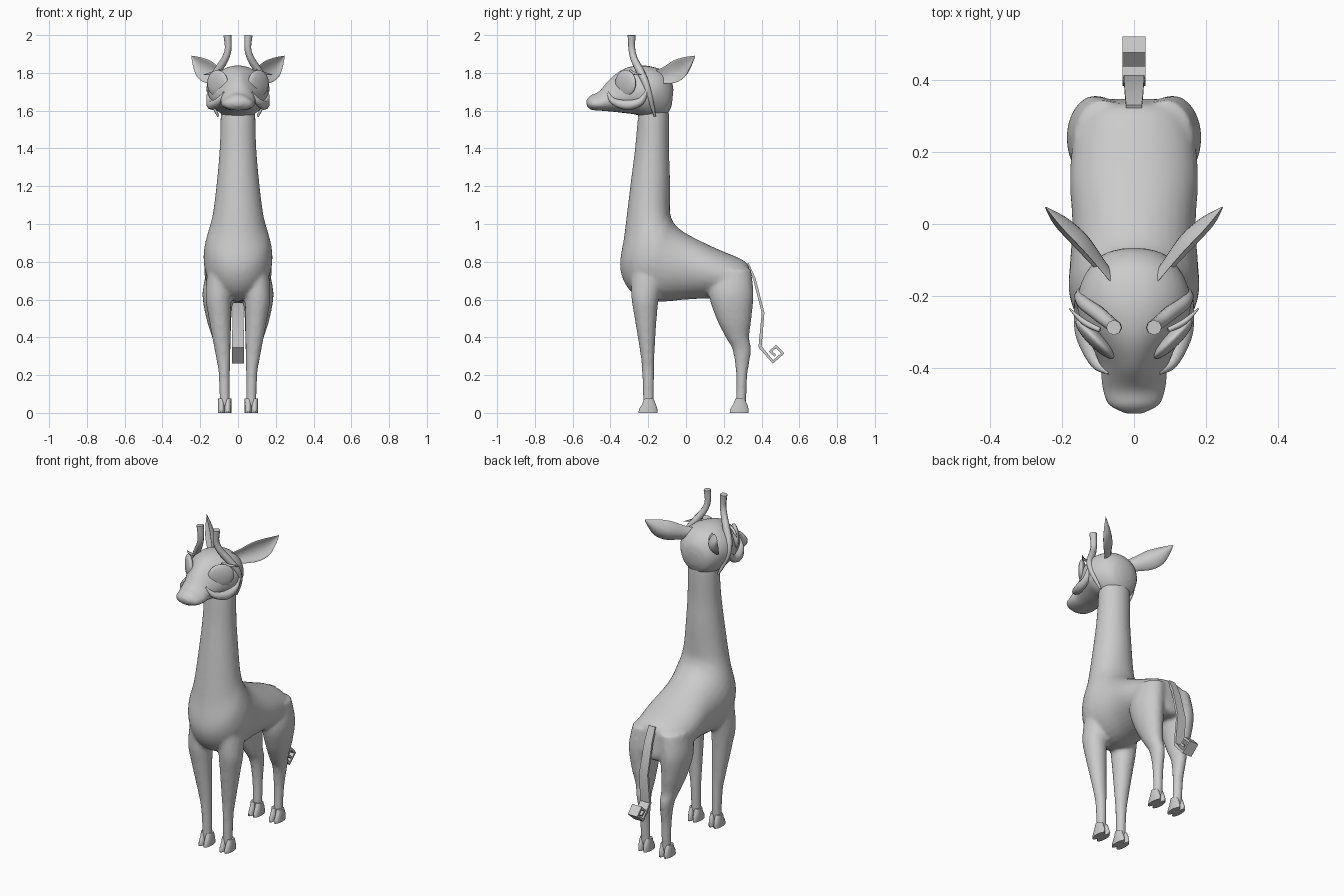
import bpy, bmesh, math
from mathutils import Vector as V

if "Cube" in bpy.data.objects:
    bpy.data.objects.remove(bpy.data.objects["Cube"])

TAU = math.tau


def smooth_rows(rows, n=5):
    """Catmull-Rom interpolation of rows of numbers."""
    out = []
    for i in range(len(rows) - 1):
        a, b, c, d = (rows[max(0, min(len(rows) - 1, i + k))] for k in (-1, 0, 1, 2))
        for j in range(n):
            t = j / n
            out.append([q + 0.5 * t * (r - p + t * (2 * p - 5 * q + 4 * r - s + t * (3 * (q - r) + s - p)))
                        for p, q, r, s in zip(a, b, c, d)])
    return out + [list(rows[-1])]


def loft(bm, rings):
    vs = [[bm.verts.new(p) for p in r] for r in rings]
    n = len(rings[0])
    for a, b in zip(vs, vs[1:]):
        for i in range(n):
            bm.faces.new((a[i], a[(i + 1) % n], b[(i + 1) % n], b[i]))
    bm.faces.new(vs[0])
    bm.faces.new(vs[-1])


def finish(bm, name, angle=None):
    bmesh.ops.recalc_face_normals(bm, faces=bm.faces[:])
    me = bpy.data.meshes.new(name)
    bm.to_mesh(me)
    bm.free()
    me.polygons.foreach_set("use_smooth", [True] * len(me.polygons))
    if angle:
        me.set_sharp_from_angle(angle=math.radians(angle))
    ob = bpy.data.objects.new(name, me)
    bpy.context.collection.objects.link(ob)
    return ob


def profile_ring(row, n=32):
    """Ring from a top point, a bottom point, half width and pear shape."""
    ty, tz, by, bz, w, pear = row
    pts = []
    for i in range(n):
        c, s = math.cos(TAU * i / n), math.sin(TAU * i / n)
        pts.append(V((w * s * (1 - pear * c), (ty + by) / 2 + c * (ty - by) / 2,
                      (tz + bz) / 2 + c * (tz - bz) / 2)))
    return pts


def flat_ring(z, y0, y1, x0, x1, side, n=20):
    """Horizontal elliptical ring."""
    return [V((side * ((x0 + x1) / 2 + (x1 - x0) / 2 * math.cos(TAU * i / n)),
               (y0 + y1) / 2 + (y1 - y0) / 2 * math.sin(TAU * i / n), z)) for i in range(n)]


def tube(name, rows, side, res=2):
    """Tapered tube through x, y, z, radius rows."""
    cu = bpy.data.curves.new(name, 'CURVE')
    cu.dimensions = '3D'
    cu.bevel_depth = 1.0
    cu.bevel_resolution = res
    cu.use_fill_caps = True
    pts = smooth_rows(rows)
    sp = cu.splines.new('POLY')
    sp.points.add(len(pts) - 1)
    for p, (x, y, z, r) in zip(sp.points, pts):
        p.co = (side * x, y, z, 1)
        p.radius = r
    sp.use_smooth = True
    ob = bpy.data.objects.new(name, cu)
    bpy.context.collection.objects.link(ob)


# Body: torso flowing into the neck, plus four legs, fused into one skin
bm = bmesh.new()
torso = [(0.335, 0.77, 0.35, 0.62, 0.09, 0), (0.30, 0.81, 0.315, 0.58, 0.155, 0),
         (0.15, 0.875, 0.15, 0.605, 0.178, 0), (0.0, 0.95, 0.0, 0.60, 0.172, 0),
         (-0.06, 1.00, -0.15, 0.59, 0.178, 0), (-0.08, 1.04, -0.28, 0.63, 0.182, 0),
         (-0.085, 1.07, -0.348, 0.76, 0.165, 0), (-0.085, 1.13, -0.325, 0.95, 0.135, 0),
         (-0.085, 1.25, -0.295, 1.20, 0.112, 0), (-0.09, 1.40, -0.27, 1.40, 0.097, 0),
         (-0.09, 1.58, -0.255, 1.56, 0.092, 0), (-0.10, 1.68, -0.24, 1.66, 0.085, 0)]
loft(bm, [profile_ring(r) for r in smooth_rows(torso)])
front = [(0.78, -0.29, -0.10, 0.03, 0.16), (0.62, -0.29, -0.14, 0.035, 0.172),
         (0.50, -0.272, -0.155, 0.038, 0.155), (0.30, -0.24, -0.167, 0.04, 0.118),
         (0.20, -0.232, -0.168, 0.043, 0.102), (0.03, -0.227, -0.172, 0.043, 0.098)]
hind = [(0.76, 0.13, 0.345, 0.01, 0.165), (0.63, 0.12, 0.358, 0.025, 0.188),
        (0.50, 0.16, 0.347, 0.035, 0.168), (0.40, 0.21, 0.335, 0.038, 0.137),
        (0.33, 0.247, 0.345, 0.04, 0.117), (0.20, 0.265, 0.325, 0.043, 0.102),
        (0.03, 0.263, 0.318, 0.043, 0.098)]
for side in (1, -1):
    for leg in (front, hind):
        loft(bm, [flat_ring(*r, side) for r in smooth_rows(leg)])
body = finish(bm, "body_neck_and_legs")
m = body.modifiers.new("fuse", 'REMESH')
m.mode = 'VOXEL'
m.voxel_size = 0.011
m.use_smooth_shade = True
m = body.modifiers.new("relax", 'SMOOTH')
m.iterations = 5

# Cloven hooves: two toes each
toe = [(0.0, -0.053, 0.05), (0.02, -0.05, 0.05), (0.045, -0.034, 0.042), (0.075, -0.022, 0.028)]
for side in (1, -1):
    for label, y in (("front", -0.2), ("hind", 0.283)):
        bm = bmesh.new()
        for x in (0.054, 0.088):
            loft(bm, [flat_ring(z, y + a, y + b, x - 0.019, x + 0.019, side, 14) for z, a, b in toe])
        finish(bm, label + "_hoof", 50)

# Head with narrow muzzle bridge and broad cheeks
bm = bmesh.new()
head = [(-0.527, 1.655, -0.525, 1.625, 0.025, 0), (-0.505, 1.68, -0.50, 1.605, 0.068, 0.2),
        (-0.46, 1.702, -0.45, 1.60, 0.084, 0.3), (-0.40, 1.77, -0.39, 1.595, 0.090, 0.35),
        (-0.33, 1.82, -0.33, 1.588, 0.118, 0.25), (-0.26, 1.838, -0.27, 1.58, 0.150, 0.1),
        (-0.19, 1.835, -0.21, 1.56, 0.157, 0), (-0.12, 1.81, -0.155, 1.55, 0.132, -0.1),
        (-0.078, 1.76, -0.10, 1.58, 0.09, 0), (-0.067, 1.71, -0.075, 1.63, 0.04, 0)]
loft(bm, [profile_ring(r) for r in smooth_rows(head)])
finish(bm, "head")

for side in (1, -1):
    # Large shallow eye disc
    bpy.ops.mesh.primitive_uv_sphere_add(segments=28, ring_count=14, radius=1,
                                         location=(side * 0.108, -0.32, 1.745))
    eye = bpy.context.object
    eye.name = "eye"
    eye.scale = (0.075, 0.022, 0.07)
    eye.rotation_euler = (0, 0, side * math.radians(45))
    bpy.ops.object.shade_smooth()

    # Cheek fold below the eye, and eyelash above it
    tube("cheek_fold", [(0.07, -0.415, 1.70, 0.004), (0.105, -0.385, 1.65, 0.018),
                        (0.137, -0.31, 1.63, 0.026), (0.148, -0.24, 1.65, 0.02),
                        (0.158, -0.205, 1.71, 0.006)], side, 3)
    tube("eyelash", [(0.095, -0.295, 1.812, 0.007), (0.14, -0.272, 1.797, 0.008),
                     (0.18, -0.235, 1.79, 0.002)], side)

    # Horn sweeping down the side of the head
    tube("horn", [(0.056, -0.288, 2.0, 0.021), (0.052, -0.287, 1.93, 0.018),
                  (0.068, -0.275, 1.875, 0.019), (0.105, -0.245, 1.815, 0.021),
                  (0.143, -0.215, 1.75, 0.019), (0.145, -0.19, 1.67, 0.015),
                  (0.105, -0.165, 1.57, 0.006)], side)

    # Cupped leaf-shaped ear
    bm = bmesh.new()
    along = V((0.175, 0.2, 0.08)).normalized()
    opening = V((0.70, -0.65, 0.1)).normalized()
    across = along.cross(opening).normalized()
    ear = [(0.06, -0.16, 1.775, 0.035), (0.10, -0.11, 1.785, 0.045), (0.15, -0.05, 1.805, 0.06),
           (0.195, -0.005, 1.83, 0.052), (0.225, 0.025, 1.86, 0.028), (0.246, 0.047, 1.888, 0.003)]
    rings = []
    for x, y, z, w in smooth_rows(ear):
        ring = []
        for i in range(20):
            c, s = math.cos(TAU * i / 20), math.sin(TAU * i / 20)
            p = V((x, y, z)) + across * w * c + opening * w * (0.2 * s + 0.5 * c * c - 0.25)
            ring.append(V((side * p.x, p.y, p.z)))
        rings.append(ring)
    loft(bm, rings)
    finish(bm, "ear", 60)

# Flat ribbon tail with an angular curl
path = [V(p) for p in ((0.325, 0.79), (0.362, 0.71), (0.408, 0.53), (0.392, 0.35), (0.46, 0.27),
                       (0.512, 0.315), (0.477, 0.352), (0.447, 0.325), (0.473, 0.302))]
bm = bmesh.new()
rings = []
for i, p in enumerate(path):
    d0 = (p - path[max(i - 1, 0)]).normalized()
    d1 = (path[min(i + 1, len(path) - 1)] - p).normalized()
    d = (d0 + d1).normalized()
    nrm = V((-d.y, d.x)) * 0.007 * (1.3 if 2 < i < 8 else 1)
    w = 0.022 + 0.01 * min(i, 3) / 3
    a, b = p + nrm, p - nrm
    rings.append([V((-w, *a)), V((w, *a)), V((w, *b)), V((-w, *b))])
loft(bm, rings)
finish(bm, "tail", 30)
